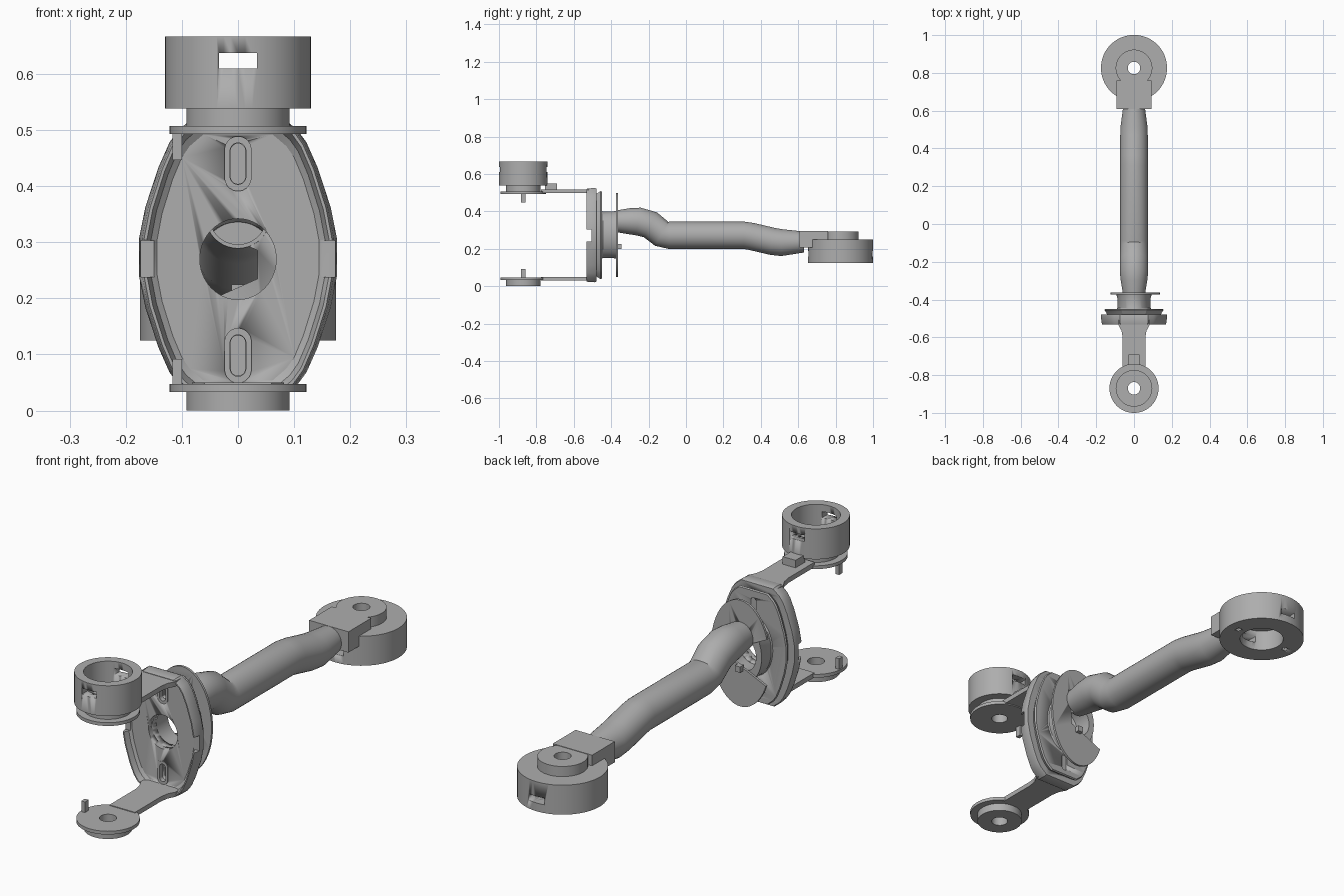
import bpy, bmesh, math
from mathutils import Vector

if "Cube" in bpy.data.objects:
    bpy.data.objects.remove(bpy.data.objects["Cube"])

metal = bpy.data.materials.new("plain grey metal")
metal.diffuse_color = (0.42, 0.42, 0.42, 1)
metal.use_nodes = True
metal.node_tree.nodes["Principled BSDF"].inputs["Base Color"].default_value = metal.diffuse_color


def finish(name, bm, angle=30):
    bmesh.ops.recalc_face_normals(bm, faces=bm.faces[:])
    me = bpy.data.meshes.new(name)
    bm.to_mesh(me)
    bm.free()
    me.materials.append(metal)
    ob = bpy.data.objects.new(name, me)
    bpy.context.collection.objects.link(ob)
    bpy.ops.object.select_all(action='DESELECT')
    ob.select_set(True)
    bpy.context.view_layer.objects.active = ob
    bpy.ops.object.shade_smooth_by_angle(angle=math.radians(angle))
    return ob


def loft(name, loops, ring=False):
    """Skin closed loops; cap both ends, or join last to first when ring is set."""
    bm = bmesh.new()
    rows = [[bm.verts.new(p) for p in lp] for lp in loops]
    n = len(rows[0])
    pairs = list(zip(rows, rows[1:])) + ([(rows[-1], rows[0])] if ring else [])
    for a, b in pairs:
        for i in range(n):
            j = (i + 1) % n
            bm.faces.new((a[i], a[j], b[j], b[i]))
    if not ring:
        bm.faces.new(rows[0])
        bm.faces.new(rows[-1])
    return finish(name, bm)


def lathe(name, profile, y, n=64):
    """Revolve a closed (radius, z) section about a vertical axis at y."""
    ts = [2 * math.pi * i / n for i in range(n)]
    return loft(name, [[(r * math.cos(t), y + r * math.sin(t), z) for t in ts]
                       for r, z in profile], True)


def box(name, x0, x1, y0, y1, z0, z1):
    return loft(name, [[(x0, y0, z), (x1, y0, z), (x1, y1, z), (x0, y1, z)] for z in (z0, z1)])


def oval(y, rx, rz, zc, n=48):
    return [(rx * math.cos(2 * math.pi * i / n), y, zc + rz * math.sin(2 * math.pi * i / n))
            for i in range(n)]


def capsule(y, rx, half, zc, n=24):
    pts = []
    for i in range(n):
        t = 2 * math.pi * (i + .5) / n
        pts.append((rx * math.cos(t), y,
                    zc + math.copysign(half - rx, math.sin(t)) + rx * math.sin(t)))
    return pts


def cut(ob, *cutters):
    for c in cutters:
        m = ob.modifiers.new("cut", 'BOOLEAN')
        m.operation, m.solver, m.object = 'DIFFERENCE', 'EXACT', c
        bpy.ops.object.select_all(action='DESELECT')
        ob.select_set(True)
        bpy.context.view_layer.objects.active = ob
        bpy.ops.object.modifier_apply(modifier=m.name)
        bpy.data.objects.remove(c)


ZC, FY, RY = 0.273, -0.87, 0.826

# Upper front cup with floor, neck, flange and two slots
cup = lathe("upper_cup", [(.033, .493), (.122, .493), (.122, .507), (.092, .507), (.092, .538),
                          (.13, .538), (.13, .667), (.094, .667), (.094, .545), (.033, .545)], FY)
cut(cup, box("slot_cutter", -.034, .034, -1.1, -.7, .61, .637))

# Lower front pivot
lathe("lower_pivot", [(.033, 0), (.092, 0), (.092, .033), (.122, .033), (.122, .047), (.033, .047)], FY)

# Locating pins
box("upper_pin", -.117, -.1, FY - .012, FY + .012, .447, .495)
box("lower_pin", -.117, -.1, FY - .012, FY + .012, .045, .092)

# Fork arms, flaring where they meet the yoke
for name, z0, z1 in (("upper_arm", .497, .518), ("lower_arm", .03, .05)):
    half = [(.06, -.775), (.06, -.60), (.066, -.565), (.082, -.535), (.082, -.49)]
    outline = half + [(-x, y) for x, y in reversed(half)]
    loft(name, [[(x, y, z) for x, y in outline] for z in (z0, z1)])
box("arm_stop", -.03, .03, -.755, -.69, .515, .55)

# Yoke outline: one quarter mirrored into a closed loop
quarter = [(.176, .035), (.165, .09), (.142, .16), (.122, .205), (.105, .228), (.075, .252)]
right = [(x, -z) for x, z in reversed(quarter)] + quarter
shape = right + [(-x, z) for x, z in reversed(right)]


def plate(y, s, sz=None):
    return [(x * s, y, ZC + z * (sz or s)) for x, z in shape]


# Front yoke: shallow dish with a raised rim
yoke = loft("yoke_dish", [plate(-.478, .985), plate(-.487, 1), plate(-.525, .97, .99), plate(-.533, .95, .98),
                          plate(-.533, .92, .96), plate(-.51, .88, .92), plate(-.502, .82, .87)])
cut(yoke, box("rim_cutter", -.3, .3, -.6, -.506, .238, .303),
    loft("bore_cutter", [oval(-.55, .068, .072, .27), oval(-.4, .068, .072, .27)]))
cut(yoke, *[loft("bolt_cutter", [capsule(-.55, .024, .049, z), capsule(-.4, .024, .049, z)])
            for z in (.44, .098)])

# Backing plate
back = loft("backing_plate", [plate(-.485, .80, .86), plate(-.470, .83, .9), plate(-.456, .89, .935),
                              plate(-.450, .87, .92)])
cut(back, loft("bore_cutter", [oval(-.55, .068, .072, .27), oval(-.4, .068, .072, .27)]))
cut(back, *[loft("bolt_cutter", [capsule(-.55, .013, .036, z), capsule(-.4, .013, .036, z)])
            for z in (.44, .098)])
for name, z in (("upper_bolt_pad", .44), ("lower_bolt_pad", .098)):
    loft(name, [capsule(-.455, .013, .036, z), capsule(-.470, .013, .036, z)])

# Raised oval collars around the bolt pads
for name, z in (("upper_collar", .44), ("lower_collar", .098)):
    loft(name, [capsule(-.48, .024, .049, z), capsule(-.505, .024, .049, z),
                capsule(-.505, .014, .037, z), capsule(-.48, .014, .037, z)], True)

# Hollow hub between backing plate and disc
loft("hub", [oval(-.458, .098, .132, .275), oval(-.445, .088, .125, .275),
             oval(-.39, .088, .125, .275), oval(-.372, .094, .127, .275),
             oval(-.372, .068, .075, .27), oval(-.458, .068, .075, .27)], True)

# Thin oval disc, open on its left side
disc = loft("stop_disc", [oval(-.373, .137, .225, .273, 64), oval(-.363, .137, .225, .273, 64)])
wedge = [(.035, .235), (.035, .285), (-.2, .40), (-.2, .13)]
cut(disc, loft("wedge_cutter", [[(x, y, z) for x, z in wedge] for y in (-.5, -.3)]),
    loft("pipe_cutter", [oval(-.5, .052, .052, .343), oval(-.3, .052, .052, .343)]))
box("disc_pin", -.012, .012, -.37, -.345, .2, .225)

# Bent hollow pipe: stations of y, z, radius
path = [(-.374, .347, .058), (-.30, .347, .070), (-.255, .346, .075), (-.19, .328, .075),
        (-.13, .28, .073), (-.09, .272, .073), (.31, .272, .073), (.35, .266, .073),
        (.46, .240, .073), (.51, .233, .072), (.63, .236, .056)]


def pipe_rings(stations, scale, n=40):
    rings = []
    for i, (y, z, r) in enumerate(stations):
        a, b = stations[max(i - 1, 0)], stations[min(i + 1, len(stations) - 1)]
        d = Vector((0, b[0] - a[0], b[1] - a[1])).normalized()
        if i in (0, len(stations) - 1):
            d = Vector((0, 1, 0))
        up = Vector((0, -d.z, d.y))
        rings.append([Vector((0, y, z)) + r * scale * (Vector((math.cos(t), 0, 0)) + up * math.sin(t))
                      for t in (2 * math.pi * k / n for k in range(n))])
    return rings


loft("pipe", list(reversed(pipe_rings(path[:6], .88))) + pipe_rings(path, 1))

# Rear cup, open below, with two slots and two small holes in its lower face
rear = lathe("rear_cup", [(.033, .25), (.175, .25), (.175, .125), (.09, .125), (.09, .215), (.033, .215)], RY)
cut(rear, box("slot_cutter", -.036, .036, .6, 1.1, .16, .188))
for s in (-1, 1):
    hole = lathe("hole_cutter", [(.001, .1), (.011, .1), (.011, .14), (.001, .14)], RY, 16)
    hole.location.x = s * .125
    bpy.context.view_layer.update()
    cut(rear, hole)

# Rear boss and clamp block
lathe("rear_boss", [(.033, .24), (.097, .24), (.097, .293), (.033, .293)], RY)
block = box("clamp_block", -.092, .092, .608, .76, .207, .295)
cut(block, lathe("cup_cutter", [(.001, .1), (.1, .1), (.1, .23), (.001, .23)], RY))
